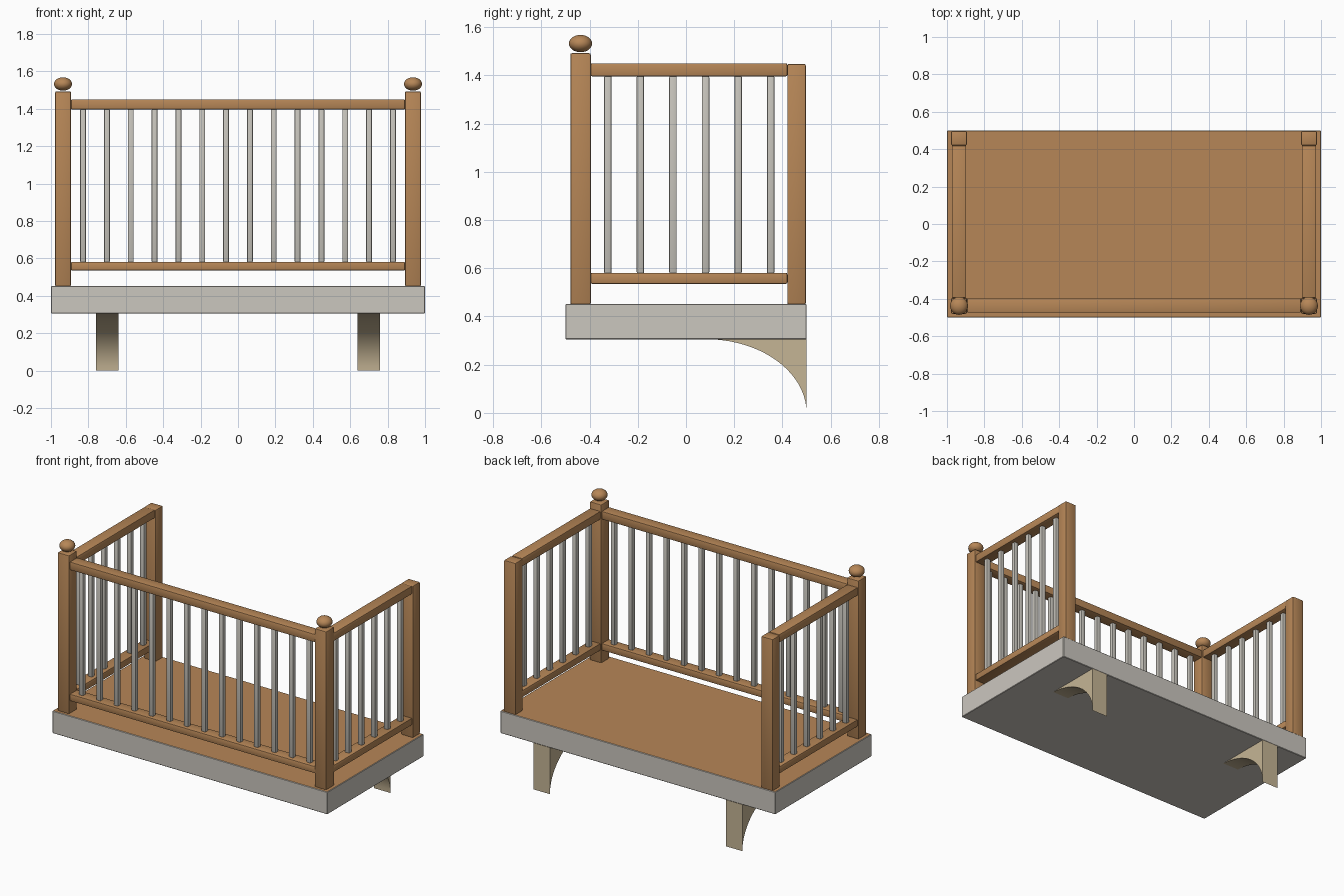
import bpy, bmesh, math
from mathutils import Matrix

if "Cube" in bpy.data.objects:
    bpy.data.objects.remove(bpy.data.objects["Cube"])


def material(name, rgb):
    m = bpy.data.materials.new(name)
    m.diffuse_color = (*rgb, 1)
    m.use_nodes = True
    m.node_tree.nodes["Principled BSDF"].inputs["Base Color"].default_value = m.diffuse_color
    return m


WOOD = material("warm wood", (0.47, 0.24, 0.095))
STONE = material("light grey stone", (0.60, 0.57, 0.52))
BAR = material("grey bar", (0.57, 0.55, 0.50))
TAN = material("tan bracket", (0.56, 0.46, 0.30))


def finish(name, bm, mats, angle=30):
    bmesh.ops.recalc_face_normals(bm, faces=bm.faces)
    me = bpy.data.meshes.new(name)
    bm.to_mesh(me)
    bm.free()
    ob = bpy.data.objects.new(name, me)
    bpy.context.collection.objects.link(ob)
    for m in mats:
        me.materials.append(m)
    bpy.ops.object.select_all(action='DESELECT')
    ob.select_set(True)
    bpy.context.view_layer.objects.active = ob
    bpy.ops.object.shade_smooth_by_angle(angle=math.radians(angle))
    return ob


def box(name, lo, hi, mat, bevel=0.0, segments=2):
    bm = bmesh.new()
    size = [b - a for a, b in zip(lo, hi)]
    mid = [(a + b) / 2 for a, b in zip(lo, hi)]
    bmesh.ops.create_cube(bm, size=1, matrix=Matrix.Translation(mid) @ Matrix.Diagonal((*size, 1)))
    if bevel:
        bmesh.ops.bevel(bm, geom=bm.edges[:], offset=bevel, segments=segments,
                        profile=0.5, affect='EDGES')
    return finish(name, bm, [mat])


def x_box(name, side, x0, x1, y0, y1, z0, z1, mat, bevel):
    # box given on the +x side, placed on either side
    a, b = sorted((side * x0, side * x1))
    return box(name, (a, y0, z0), (b, y1, z1), mat, bevel)


# floor slab: grey with a wooden top face
slab = box("floor_slab", (-1, -0.5, 0.305), (1, 0.5, 0.452), STONE, 0.003, 1)
slab.data.materials.append(WOOD)
for p in slab.data.polygons:
    if p.normal.z > 0.9:
        p.material_index = 1

RAILS = (("bottom", 0.535, 0.581), ("top", 1.396, 1.450))

for s, label in ((-1, "left"), (1, "right")):
    # corner posts
    x_box(f"front_post_{label}", s, 0.893, 0.978, -0.48, -0.395, 0.45, 1.492, WOOD, 0.007)
    x_box(f"back_post_{label}", s, 0.893, 0.978, 0.42, 0.497, 0.45, 1.448, WOOD, 0.007)

    # ball finial on the front post
    bm = bmesh.new()
    bmesh.ops.create_uvsphere(bm, u_segments=24, v_segments=14, radius=1,
                              matrix=Matrix.Translation((s * 0.9355, -0.4375, 1.532))
                              @ Matrix.Diagonal((0.048, 0.048, 0.036, 1)))
    finish(f"finial_{label}", bm, [WOOD], 60)

    # side rails and bars
    for part, z0, z1 in RAILS:
        x_box(f"{part}_rail_{label}", s, 0.897, 0.974, -0.395, 0.42, z0, z1, WOOD, 0.006)
    for i in range(6):
        y = -0.324 + i * 0.135
        x_box(f"bar_{label}_{i}", s, 0.92, 0.951, y - 0.0155, y + 0.0155,
              0.578, 1.398, BAR, 0.006)

    # bracket: concave quarter-ellipse profile extruded along x
    bm = bmesh.new()
    n = 20
    profile = [(0.08 + 0.42 * math.sin(i / n * math.pi / 2),
                0.306 * math.cos(i / n * math.pi / 2)) for i in range(n + 1)]
    profile.append((0.5, 0.306))
    face = bm.faces.new([bm.verts.new((s * 0.70 - 0.06, y, z)) for y, z in profile])
    ext = bmesh.ops.extrude_face_region(bm, geom=[face])
    bmesh.ops.translate(bm, vec=(0.12, 0, 0),
                        verts=[v for v in ext["geom"] if isinstance(v, bmesh.types.BMVert)])
    finish(f"bracket_{label}", bm, [TAN])

# front rails and bars
for part, z0, z1 in RAILS:
    box(f"{part}_rail_front", (-0.893, -0.474, z0), (0.893, -0.397, z1), WOOD, 0.006)
for i in range(14):
    x = -0.828 + i * 1.656 / 13
    box(f"bar_front_{i}", (x - 0.0155, -0.451, 0.578), (x + 0.0155, -0.42, 1.398), BAR, 0.006)
